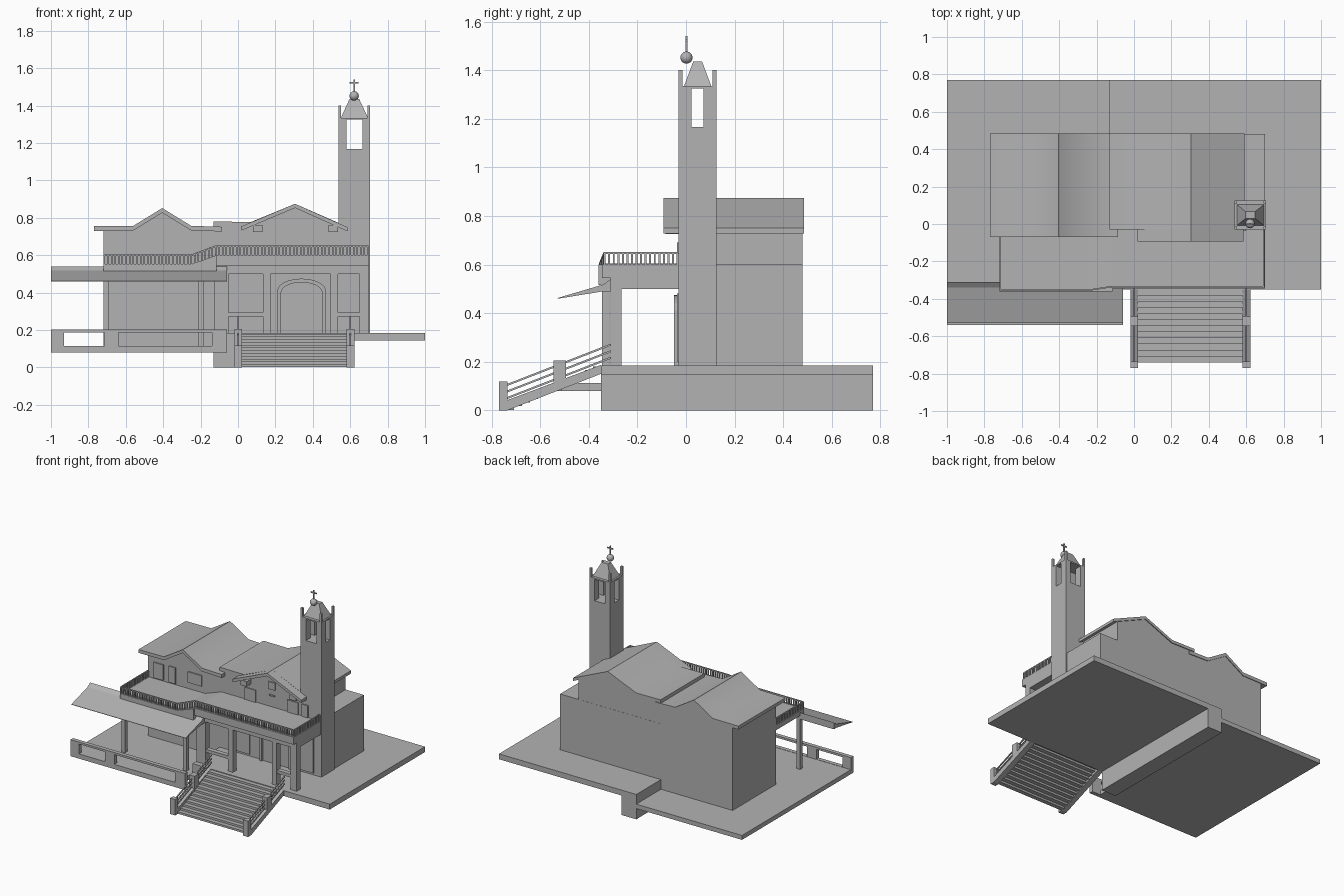
import bpy, bmesh, math
from mathutils import Vector

old = bpy.data.objects.get("Cube")
if old:
    bpy.data.objects.remove(old, do_unlink=True)

stone = bpy.data.materials.new("plain grey")
stone.use_nodes = True
GREY = (0.45, 0.45, 0.45, 1)
stone.diffuse_color = GREY
stone.node_tree.nodes["Principled BSDF"].inputs["Base Color"].default_value = GREY


def finish(name, bm, smooth=0):
    bmesh.ops.recalc_face_normals(bm, faces=bm.faces)
    me = bpy.data.meshes.new(name)
    bm.to_mesh(me)
    bm.free()
    me.materials.append(stone)
    ob = bpy.data.objects.new(name, me)
    bpy.context.collection.objects.link(ob)
    if smooth:
        bpy.ops.object.select_all(action='DESELECT')
        ob.select_set(True)
        bpy.context.view_layer.objects.active = ob
        bpy.ops.object.shade_smooth_by_angle(angle=math.radians(smooth))
    return ob


def add_box(bm, x0, x1, y0, y1, z0, z1):
    vs = bmesh.ops.create_cube(bm, size=1)["verts"]
    for v in vs:
        v.co = ((x0 + x1) / 2 + v.co.x * (x1 - x0), (y0 + y1) / 2 + v.co.y * (y1 - y0),
                (z0 + z1) / 2 + v.co.z * (z1 - z0))


def boxes(name, *dims):
    bm = bmesh.new()
    for d in dims:
        add_box(bm, *d)
    return finish(name, bm)


def add_prism(bm, pts, a, b, axis):
    """Extrude a profile along 'x' (points are y,z) or 'y' (points are x,z)."""
    place = (lambda p, t: (t, p[0], p[1])) if axis == 'x' else (lambda p, t: (p[0], t, p[1]))
    n = len(pts)
    lo = [bm.verts.new(place(p, a)) for p in pts]
    hi = [bm.verts.new(place(p, b)) for p in pts]
    bm.faces.new(lo)
    bm.faces.new(hi)
    for i in range(n):
        j = (i + 1) % n
        bm.faces.new((lo[i], lo[j], hi[j], hi[i]))


def prism(name, pts, a, b, axis='y', smooth=0):
    bm = bmesh.new()
    add_prism(bm, pts, a, b, axis)
    return finish(name, bm, smooth)


def band(top, t):
    return top + [(x, z - t) for x, z in reversed(top)]


def add_bar(bm, p, q, w):
    """Square bar running between two points."""
    p, q = Vector(p), Vector(q)
    d = q - p
    vs = bmesh.ops.create_cube(bm, size=1)["verts"]
    rot = d.to_track_quat('Z', 'Y')
    for v in vs:
        v.co = (p + q) / 2 + rot @ Vector((v.co.x * w, v.co.y * w, v.co.z * d.length))


def railing(name, path, h=0.048, step=0.019):
    bm = bmesh.new()
    up = Vector((0, 0, h))
    for p, q in zip(path, path[1:]):
        p, q = Vector(p), Vector(q)
        add_bar(bm, p + up, q + up, 0.008)
        n = max(1, round((q - p).length / step))
        for i in range(n + 1):
            c = p.lerp(q, i / n)
            add_box(bm, c.x - .004, c.x + .004, c.y - .004, c.y + .004, c.z, c.z + h)
    return finish(name, bm)


# Terraces and the retaining wall between them
boxes("upper_terrace", (-.01, 1, -.35, .77, .145, .185))
boxes("retaining_wall", (-.13, -.01, -.35, .77, 0, .185))
boxes("lower_terrace", (-1, -.13, -.53, .77, .08, .113))

# Garden parapet with two openings
boxes("parapet", (-1, -.06, -.54, -.51, .08, .115), (-1, -.06, -.54, -.51, .188, .203),
      (-1, -.93, -.54, -.51, .115, .188), (-.715, -.64, -.54, -.51, .115, .188),
      (-.14, -.06, -.54, -.51, .115, .188))

# House walls
boxes("right_ground_floor", (-.13, .7, -.03, .48, .185, .6))
prism("right_upper_floor", [(-.13, .6), (.55, .6), (.55, .755), (.305, .86), (.07, .765), (-.13, .765)],
      -.03, .479)
prism("left_wing", [(-.72, .113), (-.13, .113), (-.13, .735), (-.25, .735), (-.405, .83),
                    (-.56, .735), (-.72, .735)], -.03, .48)

# Roofs
prism("left_roof", band([(-.77, .755), (-.56, .757), (-.405, .852), (-.25, .757), (-.085, .752)], .025),
      -.07, .485, smooth=40)
prism("right_roof", band([(-.13, .78), (.07, .778), (.305, .875), (.59, .75)], .022), -.03, .485, smooth=40)
prism("front_gable_roof", band([(.02, .755), (.305, .875), (.585, .75)], .022), -.093, -.03)
boxes("gable_brackets", (.08, .13, -.085, -.03, .725, .762), (.485, .535, -.085, -.03, .725, .762))

# Upper windows and doors as thin plates
boxes("upper_windows", *[(a, b, -.038, -.03, c, d) for a, b, c, d in (
    (-.67, -.59, .56, .675), (-.545, -.49, .56, .68), (-.39, -.275, .6, .68), (.275, .33, .73, .785),
    (.28, .325, .68, .69), (.55, .6, .6, .69), (.08, .17, .6, .69), (.43, .52, .6, .69))])

# Balconies
boxes("right_balcony", (-.115, .7, -.345, -.03, .545, .6), (-.13, .7, -.31, -.03, .5, .546))
prism("left_balcony", [(-.72, .515), (-.115, .515), (-.115, .6), (-.25, .552), (-.72, .552)], -.36, -.03)
railing("left_railing", [(-.715, -.035, .552), (-.715, -.355, .552), (-.25, -.355, .552), (-.12, -.335, .6)])
railing("right_railing", [(-.12, -.335, .6), (.695, -.335, .6), (.695, -.035, .6)])
boxes("balcony_posts", *[(x, x + .028, -.345, -.315, .113, .52) for x in (-.718, -.21)])

# Sloping awning
prism("awning", [(-.53, .462), (-.34, .518), (-.31, .54), (-.31, .49), (-.34, .49), (-.53, .459)],
      -1, -.06, axis='x')

# Portico pillars and low cross rails
boxes("portico_pillars", *[(a, b, -.31, -.265, .185, .5) for a, b in (
    (-.125, -.05), (.135, .175), (.495, .535), (.65, .7))])
boxes("portico_rails", (-.05, .135, -.305, -.27, .272, .295), (.535, .65, -.305, -.27, .272, .295))

# Arched doorway frame, door and side panels on the ground floor wall
bm = bmesh.new()
arc = [math.pi * i / 12 for i in range(13)]
outer = [(.34 + .13 * math.cos(t), .41 + .065 * math.sin(t)) for t in arc]
inner = [(.34 + .11 * math.cos(t), .40 + .055 * math.sin(t)) for t in arc]
outer = [(.47, .185)] + outer + [(.21, .185)]
inner = [(.45, .185)] + inner + [(.23, .185)]
for i in range(len(outer) - 1):
    add_prism(bm, [outer[i], outer[i + 1], inner[i + 1], inner[i]], -.05, -.03, 'y')
finish("door_arch", bm)
prism("door", inner, -.036, -.03)
boxes("ground_windows", (-.04, .12, -.038, -.03, .2, .48), (.54, .645, -.038, -.03, .2, .48))

# Front stairs: treads with open underside
STEPS = 12
TOP_Y, RUN, RISE = -.35, .39 / STEPS, .178 / STEPS
bm = bmesh.new()
for i in range(STEPS):
    y, z = TOP_Y - i * RUN, .18 - i * RISE
    add_box(bm, .02, .585, y - RUN, y, z - RISE, z)
finish("stair_treads", bm)

# Stair stringers, posts and handrails on both sides
for side, x in (("right", -.02), ("left", .58)):
    prism(side + "_stringer", [(-.77, 0), (-.735, 0), (-.35, .15), (-.35, .187), (-.735, .042), (-.77, .03)],
          x, x + .042, axis='x')
    boxes(side + "_stair_posts", (x, x + .042, -.77, -.735, 0, .118),
          (x, x + .042, -.545, -.495, .1, .205))
    bm = bmesh.new()
    for drop in (0, .027, .054):
        add_bar(bm, (x + .02, -.74, .103 - drop), (x + .02, -.31, .27 - drop), .008)
    finish(side + "_handrail", bm)

# Bell tower with open belfry and corner pinnacles
X0, X1, Y0, Y1 = .537, .707, -.03, .125
boxes("tower_shaft", (X0, X1, Y0, Y1, .185, 1.167))
corners = [(a, b, c, d) for a, b in ((X0, .58), (.665, X1)) for c, d in ((Y0, .022), (.072, Y1))]
boxes("belfry_piers", *[c + (1.167, 1.33) for c in corners])
boxes("belfry_ceiling", (X0, X1, Y0, Y1, 1.325, 1.335))
boxes("tower_pinnacles", *[(a, a + .014, c, c + .016, 1.33, 1.4)
                           for a in (X0, X1 - .014) for c in (Y0, Y1 - .016)])
bm = bmesh.new()
add_box(bm, .55, .695, -.008, .104, 1.335, 1.435)
for v in bm.verts:
    if v.co.z > 1.4:
        v.co.x = .622 + (v.co.x - .6225) * .36
        v.co.y = .048 + (v.co.y - .048) * .33
finish("tower_roof", bm)

# Ball and cross on top
bm = bmesh.new()
bmesh.ops.create_uvsphere(bm, u_segments=20, v_segments=12, radius=.025)
bmesh.ops.translate(bm, verts=bm.verts, vec=(.621, .002, 1.452))
finish("finial_ball", bm, 60)
boxes("cross", (.617, .625, -.002, .006, 1.47, 1.54), (.597, .645, -.002, .006, 1.518, 1.526))
